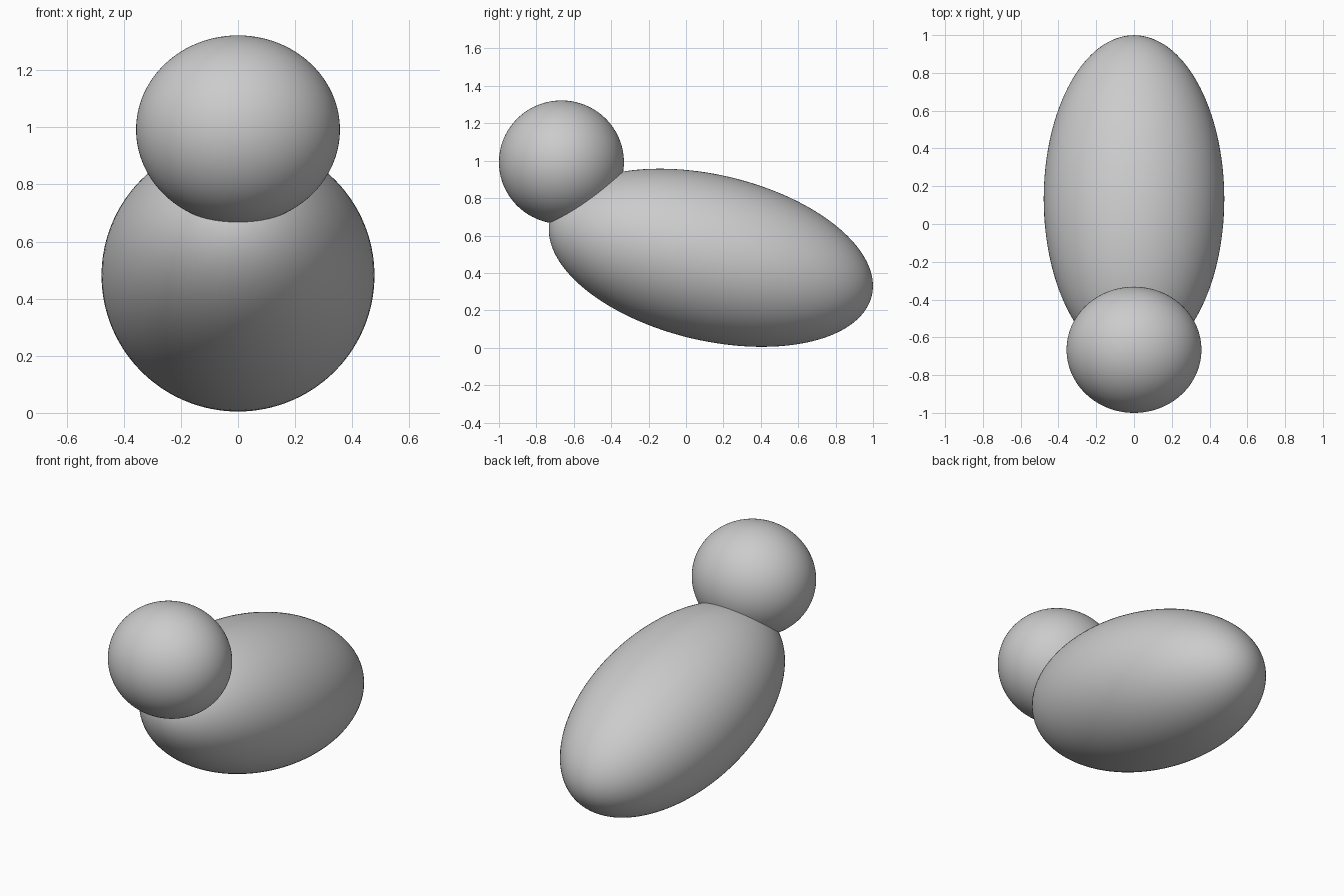
import bpy
import math

if "Cube" in bpy.data.objects:
    bpy.data.objects.remove(bpy.data.objects["Cube"])


def ellipsoid(name, centre, radii, tilt=0.0):
    bpy.ops.mesh.primitive_uv_sphere_add(segments=128, ring_count=64, radius=1,
                                         location=centre, rotation=(math.radians(tilt), 0, 0))
    obj = bpy.context.object
    obj.name = name
    obj.scale = radii
    bpy.ops.object.shade_smooth()
    return obj


# Long body, sloping down towards the back
ellipsoid("body", (0, 0.133, 0.481), (0.478, 0.884, 0.443), -13.2)

# Slightly wide round head, set into the raised front end
ellipsoid("head", (0, -0.666, 0.992), (0.357, 0.334, 0.33))
